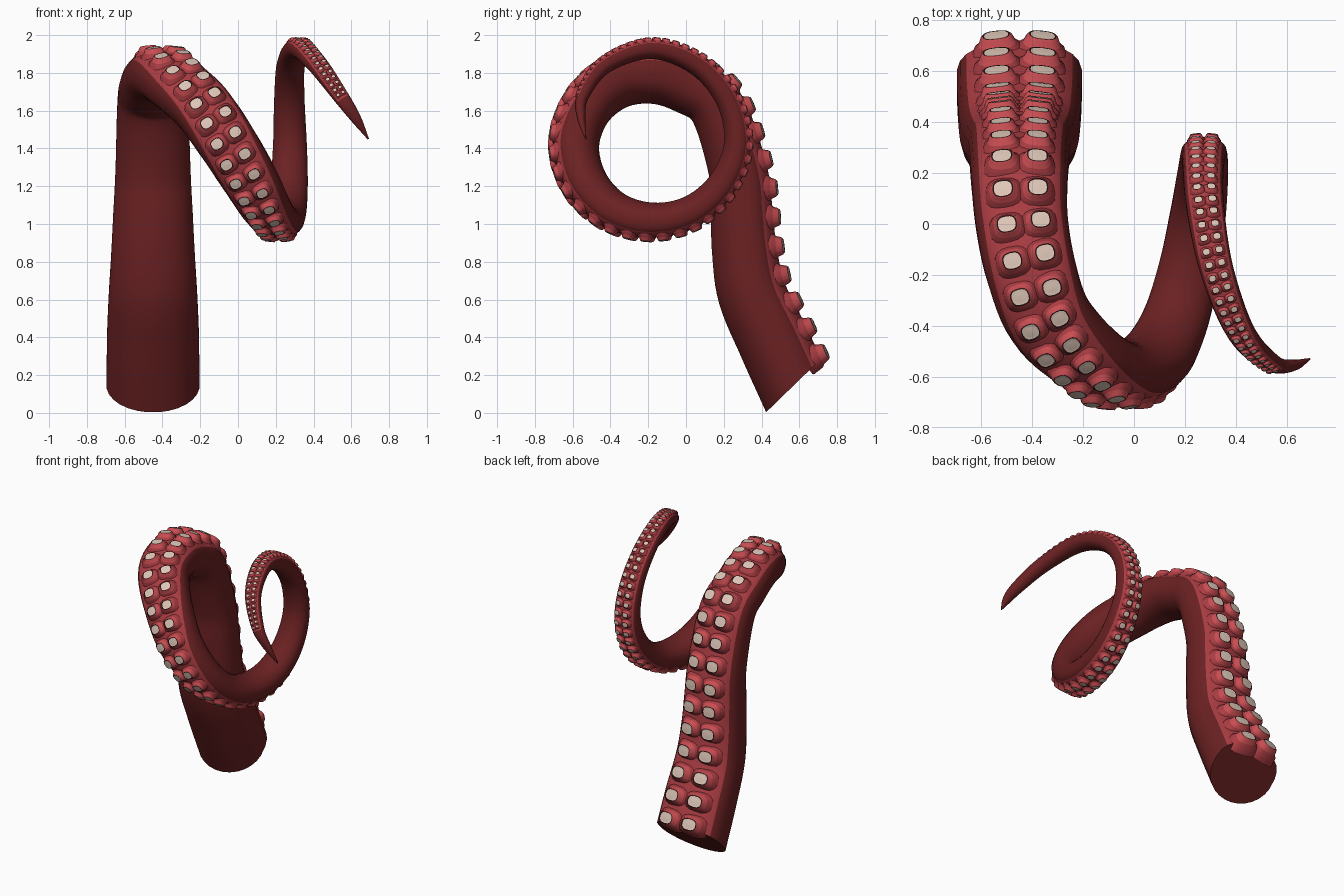
import bpy, bmesh, math
from mathutils import Vector

cube = bpy.data.objects.get("Cube")
if cube:
    bpy.data.objects.remove(cube)


def make_material(name, rgb):
    mat = bpy.data.materials.new(name)
    mat.use_nodes = True
    mat.diffuse_color = (*rgb, 1)
    mat.node_tree.nodes["Principled BSDF"].inputs["Base Color"].default_value = (*rgb, 1)
    return mat


skin = make_material("dark red skin", (0.145, 0.015, 0.016))
belly = make_material("mid red belly", (0.40, 0.046, 0.055))
cup = make_material("light red cup", (0.58, 0.075, 0.085))
rim = make_material("black rim", (0.02, 0.008, 0.008))
pad = make_material("cream pad", (0.72, 0.56, 0.47))

# Centre line keys: (x, y, z, half width), first the trunk
keys = [(-.45, .57, .145, .247), (-.45, .46, .385, .245), (-.45, .35, .63, .235),
        (-.45, .31, .85, .222), (-.45, .295, 1.05, .212), (-.45, .275, 1.28, .20)]

# Then the coil round the x axis, one key each 30 degrees: (coil radius, x, half width)
coil = [(.395, -.45, .19), (.355, -.44, .182), (.355, -.405, .178), (.37, -.335, .17),
        (.385, -.19, .16), (.40, -.05, .155), (.40, .075, .145), (.40, .16, .13),
        (.40, .215, .12), (.41, .25, .11), (.425, .27, .10), (.45, .275, .09),
        (.465, .272, .081), (.485, .28, .074), (.505, .325, .066), (.487, .42, .055)]
for i, (radius, x, half) in enumerate(coil):
    a = math.radians(30 * (i + 1))
    keys.append((x, -.18 + radius * math.cos(a), 1.42 + radius * math.sin(a), half))

# Then the pointed tip
keys += [(.54, -.545, 1.68, .042), (.62, -.555, 1.565, .029), (.69, -.53, 1.45, .004)]
keys = [Vector(k) for k in keys]
LAST = len(keys) - 1
SUCKER_END = LAST - 1.9
FLAT = 0.78          # depth of the cross-section against its width


def sample(u):
    """Catmull-Rom point on the centre line."""
    i = min(int(u), LAST - 1)
    t = u - i
    b, c = keys[i], keys[i + 1]
    a = keys[i - 1] if i else 2 * b - c
    d = keys[i + 2] if i + 2 <= LAST else 2 * c - b
    return .5 * (2 * b + (c - a) * t + (2 * a - 5 * b + 4 * c - d) * t ** 2
                 + (3 * b - a - 3 * c + d) * t ** 3)


def frame(u):
    """Centre, half width, tangent, outward and sideways directions."""
    p = sample(u)
    step = sample(min(u + .02, LAST)) - sample(max(u - .02, 0))
    tangent = step.to_3d().normalized()
    out = Vector((0, tangent.z, -tangent.y)).normalized()
    return p.to_3d(), max(p.w, .002), tangent, out, tangent.cross(out)


def outer_point(u):
    centre, r, tangent, out, side = frame(u)
    return centre + out * r * FLAT


def spow(v, e):
    return math.copysign(abs(v) ** e, v)


def bridge(bm, lower, upper, index_of):
    n = len(lower)
    for j in range(n):
        k = (j + 1) % n
        f = bm.faces.new((lower[j], lower[k], upper[k], upper[j]))
        f.material_index = index_of(j)


def finish(bm, name, mats, angle):
    bmesh.ops.recalc_face_normals(bm, faces=bm.faces)
    mesh = bpy.data.meshes.new(name)
    bm.to_mesh(mesh)
    bm.free()
    for m in mats:
        mesh.materials.append(m)
    ob = bpy.data.objects.new(name, mesh)
    bpy.context.collection.objects.link(ob)
    bpy.ops.object.select_all(action="DESELECT")
    ob.select_set(True)
    bpy.context.view_layer.objects.active = ob
    bpy.ops.object.shade_smooth_by_angle(angle=math.radians(angle))


# Arm: swept flattened section, sheared near the slanted base
SIDES, PER_KEY = 28, 6
bm = bmesh.new()
rings = []
for i in range(LAST * PER_KEY + 1):
    u = i / PER_KEY
    centre, r, tangent, out, side = frame(u)
    shear = .355 * max(0, 1 - u / 1.5)
    ring = []
    for j in range(SIDES):
        a = math.tau * (j + .5) / SIDES
        c = math.cos(a)
        depth = r * FLAT * (c ** .65 if c > 0 else c)
        ring.append(bm.verts.new(centre + side * r * math.sin(a) + (out + tangent * shear) * depth))
    rings.append(ring)
for i in range(len(rings) - 1):
    in_belly = i / PER_KEY < SUCKER_END
    bridge(bm, rings[i], rings[i + 1],
           lambda j: int(in_belly and math.cos(math.tau * (j + 1) / SIDES) > .5))
bm.faces.new(rings[0])
bm.faces.new(rings[-1])
finish(bm, "arm", [skin, belly], 40)

# Sucker profile: (half size, height, material of the band up to here)
PROFILE = [(.50, .50, 0), (.42, .73, 0), (.33, .80, 0), (.28, .91, 1),
           (.235, .95, 1), (.21, .945, 2), (.12, .955, 3)]
CORNERS = 16


def add_sucker(bm, u, step, hand):
    centre, r, tangent, out, side = frame(u)
    tilt = hand * .12
    up = (out + side * tilt).normalized()
    across = (side - out * tilt).normalized()
    base = centre + side * hand * r * .26
    previous = None
    for size, height, mat in PROFILE:
        ring = []
        for j in range(CORNERS):
            a = math.tau * j / CORNERS
            ring.append(bm.verts.new(base + up * height * r
                                     + across * spow(math.cos(a), .75) * size * r * .92
                                     + tangent * spow(math.sin(a), .75) * size * step * 1.08))
        if previous:
            bridge(bm, previous, ring, lambda j: mat)
        previous = ring
    bm.faces.new(previous).material_index = 3


# Two columns of suckers, spaced along the outer side by the arm's width
bm = bmesh.new()
u, travelled, wanted = 0.0, 0.0, .09
while u < SUCKER_END:
    travelled += (outer_point(u + .01) - outer_point(u)).length
    u += .01
    if travelled >= wanted:
        step = min(.155, .76 * sample(u).w)
        for hand in (-1, 1):
            add_sucker(bm, u, step, hand)
        wanted += step
finish(bm, "suckers", [belly, cup, rim, pad], 35)
